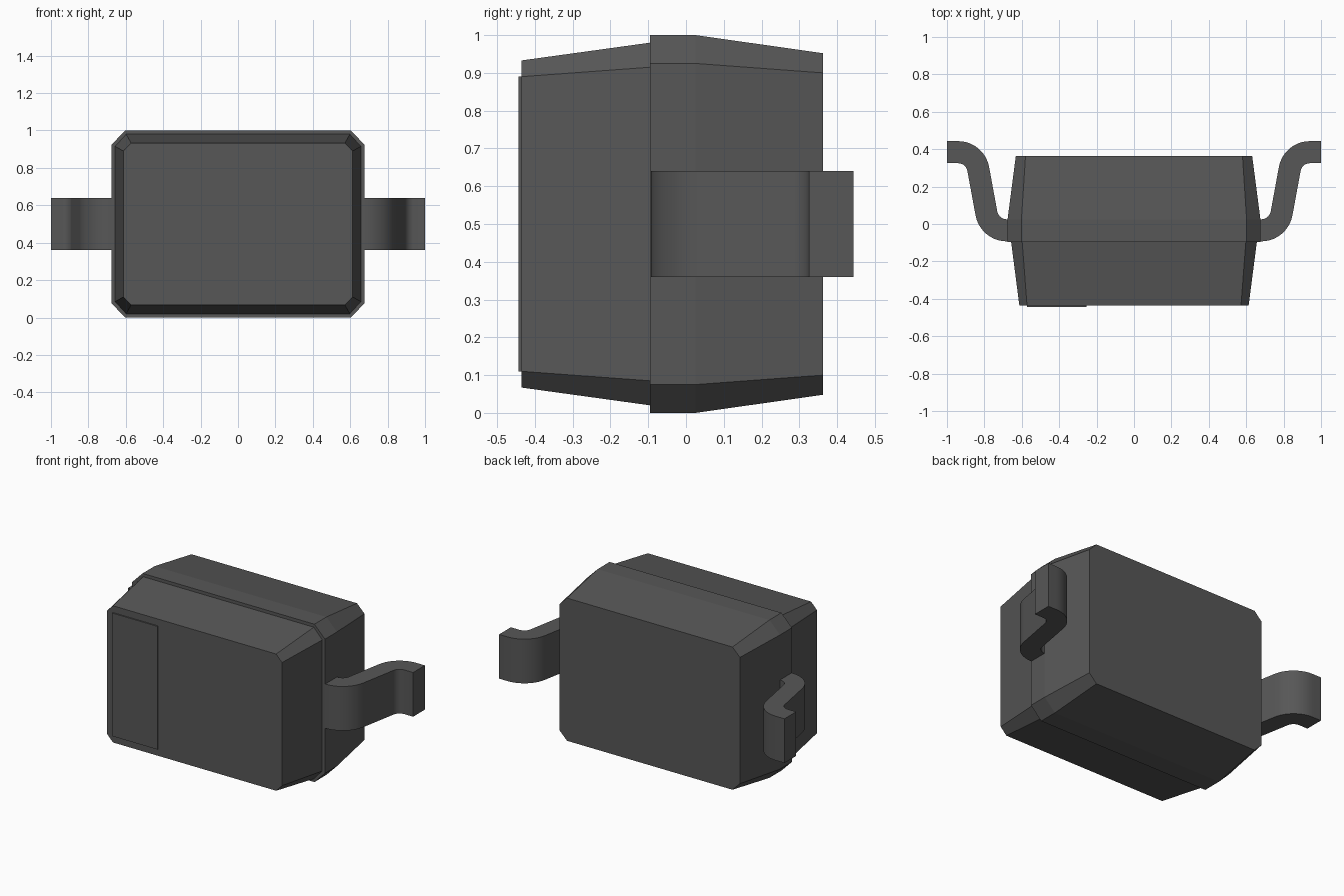
import bpy, bmesh, math

if "Cube" in bpy.data.objects:
    bpy.data.objects.remove(bpy.data.objects["Cube"])

grey = bpy.data.materials.new("dark grey")
grey.diffuse_color = (0.095, 0.095, 0.095, 1)
grey.use_nodes = True
grey.node_tree.nodes["Principled BSDF"].inputs["Base Color"].default_value = grey.diffuse_color


def finish(bm, name):
    bmesh.ops.recalc_face_normals(bm, faces=bm.faces)
    mesh = bpy.data.meshes.new(name)
    bm.to_mesh(mesh)
    bm.free()
    mesh.materials.append(grey)
    ob = bpy.data.objects.new(name, mesh)
    bpy.context.collection.objects.link(ob)
    return ob


def loft(name, sections):
    """Closed solid through rings of equal point count."""
    bm = bmesh.new()
    rings = [[bm.verts.new(p) for p in ring] for ring in sections]
    n = len(rings[0])
    for a, b in zip(rings, rings[1:]):
        for i in range(n):
            j = (i + 1) % n
            bm.faces.new((a[i], a[j], b[j], b[i]))
    bm.faces.new(rings[0])
    bm.faces.new(rings[-1])
    return finish(bm, name)


def octagon(y, x, cx, z, cz):
    """Chamfered rectangle at depth y, centred on z = 0.5."""
    quad = [(x, cz), (cx, z), (-cx, z), (-x, cz), (-x, -cz), (-cx, -z), (cx, -z), (x, -cz)]
    return [(px, y, 0.5 + pz) for px, pz in quad]


# Moulded body: narrower front half, and a back half with a flat rim
loft("body_front", [octagon(-0.435, 0.613, 0.572, 0.433, 0.390),
                    octagon(-0.095, 0.657, 0.598, 0.480, 0.415)])
loft("body_back", [octagon(-0.095, 0.676, 0.602, 0.500, 0.425),
                   octagon(0.025, 0.676, 0.602, 0.500, 0.425),
                   octagon(0.363, 0.632, 0.580, 0.452, 0.400)])

# Thin raised marker band on the front face
loft("marker_band", [[(x, y, z) for x, z in
                      ((-0.572, 0.11), (-0.255, 0.11), (-0.255, 0.89), (-0.572, 0.89))]
                     for y in (-0.443, -0.434)])


def arc(cx, cy, r, start, end, steps=10):
    angles = [math.radians(start + (end - start) * i / steps) for i in range(steps + 1)]
    return [(cx + r * math.cos(a), cy + r * math.sin(a)) for a in angles]


# S-bent leads, one on each side
lower, upper, tilt = (0.68, 0.077), (0.94, 0.275), 9.5
side_a = ([(0.60, -0.093)] + arc(*lower, 0.17, -90, -tilt)
          + arc(*upper, 0.05, 180 - tilt, 90) + [(1.0, 0.325)])
side_b = ([(0.60, 0.025)] + arc(*lower, 0.052, -90, -tilt)
          + arc(*upper, 0.168, 180 - tilt, 90) + [(1.0, 0.443)])
for name, s in (("lead_right", 1), ("lead_left", -1)):
    # one rectangular ring per step along the bend
    lead = loft(name, [[(s * a[0], a[1], 0.36), (s * b[0], b[1], 0.36),
                        (s * b[0], b[1], 0.64), (s * a[0], a[1], 0.64)]
                       for a, b in zip(side_a, side_b)])
    bpy.ops.object.select_all(action='DESELECT')
    lead.select_set(True)
    bpy.context.view_layer.objects.active = lead
    bpy.ops.object.shade_smooth_by_angle(angle=math.radians(30))
